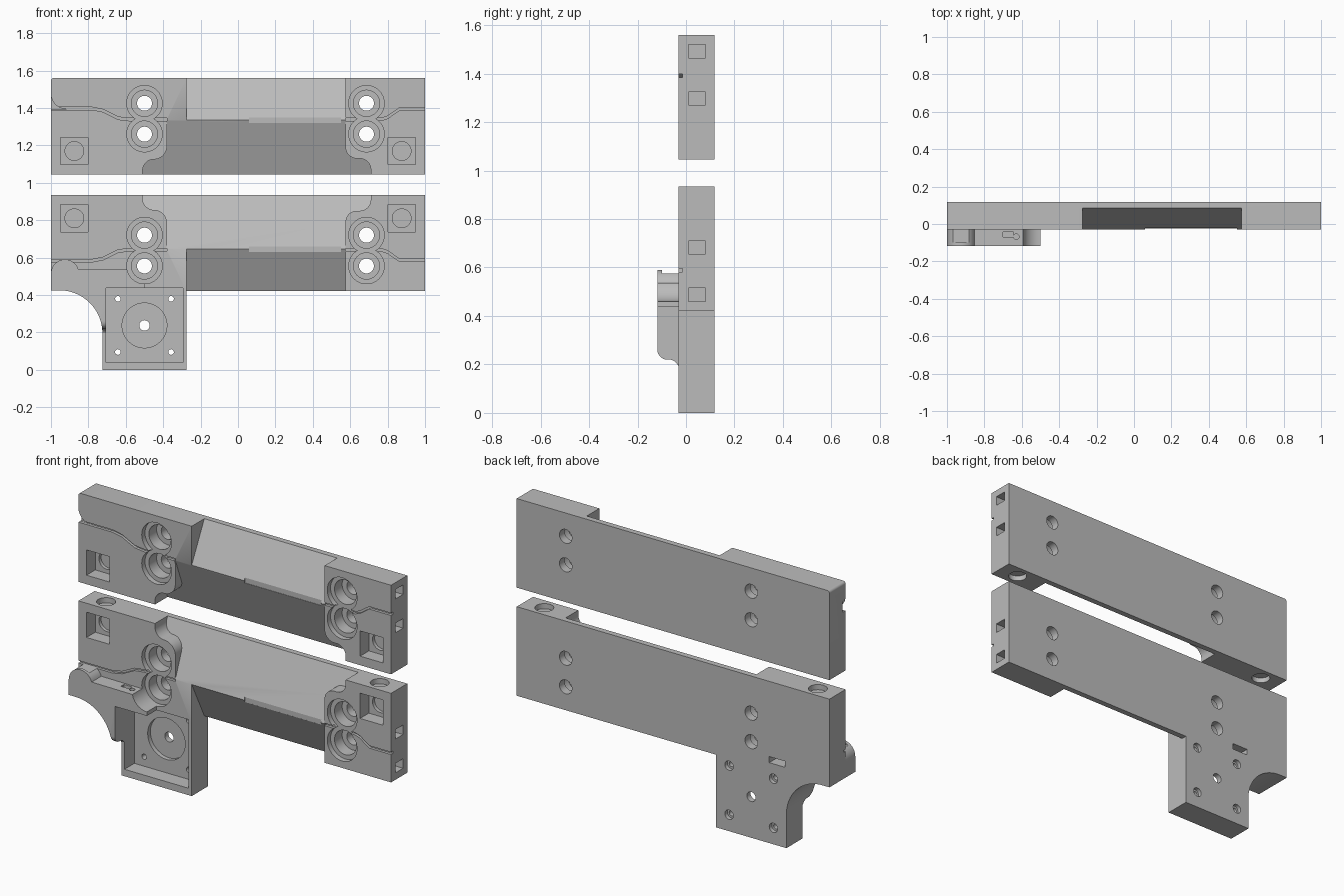
import bpy, bmesh, math
from mathutils import Vector

cube = bpy.data.objects.get("Cube")
if cube:
    bpy.data.objects.remove(cube, do_unlink=True)

grey = bpy.data.materials.new("light_grey")
grey.use_nodes = True
GREY = (0.5, 0.5, 0.5, 1)
grey.diffuse_color = GREY
grey.node_tree.nodes["Principled BSDF"].inputs["Base Color"].default_value = GREY

FRONT, BACK, MIRROR = -0.03, 0.118, 1.98


def arc(cx, cz, r, a0, a1, n=16):
    angles = [math.radians(a0 + (a1 - a0) * i / n) for i in range(n + 1)]
    return [(cx + r * math.cos(a), cz + r * math.sin(a)) for a in angles]


def circle(cx, cz, r, n=40):
    return arc(cx, cz, r, 0, 360, n)[:-1]


def rect(x0, x1, z0, z1):
    return [(x0, z0), (x1, z0), (x1, z1), (x0, z1)]


def prism(name, outline, lo, hi, axis="y"):
    """Extrude an outline along an axis; hi may be a function of the second coordinate."""
    def place(u, v, w):
        return {"x": (w, u, v), "y": (u, w, v), "z": (u, v, w)}[axis]
    bm = bmesh.new()
    near = [bm.verts.new(place(u, v, lo)) for u, v in outline]
    far = [bm.verts.new(place(u, v, hi(v) if callable(hi) else hi)) for u, v in outline]
    bm.faces.new(near)
    bm.faces.new(far[::-1])
    for i in range(len(near)):
        j = (i + 1) % len(near)
        bm.faces.new((near[j], near[i], far[i], far[j]))
    bmesh.ops.recalc_face_normals(bm, faces=bm.faces)
    mesh = bpy.data.meshes.new(name)
    bm.to_mesh(mesh)
    bm.free()
    mesh.materials.append(grey)
    ob = bpy.data.objects.new(name, mesh)
    bpy.context.collection.objects.link(ob)
    return ob


def combine(body, other, operation="DIFFERENCE"):
    mod = body.modifiers.new("combine", "BOOLEAN")
    mod.operation, mod.solver, mod.object = operation, "EXACT", other
    bpy.context.view_layer.objects.active = body
    bpy.ops.object.modifier_apply(modifier=mod.name)
    bpy.data.objects.remove(other, do_unlink=True)


def cut(body, *args):
    combine(body, prism("cutter", *args))


def ribbon(path, half):
    return [(x, z + half) for x, z in path] + [(x, z - half) for x, z in reversed(path)]


def cut_bar(body, flip):
    """Cuts shared by both bars; the lower bar is the upper one turned over."""
    def zf(z):
        return MIRROR - z if flip else z

    def fl(pts):
        return [(x, zf(z)) for x, z in pts]

    # sloping channels on each side of the central ridge
    ridge = 1.335
    cut(body, fl(rect(-0.275, 0.575, ridge, 1.6)), -0.3,
        lambda z: FRONT + 0.115 * (zf(z) - ridge) / 0.225)
    left = arc(-0.4, 1.315, 0.02, 90, 0, 4) + arc(-0.45, 1.195, 0.07, 0, -90) + arc(-0.45, 1.065, 0.06, 90, 180)
    right = arc(0.65, 1.07, 0.06, 0, 90) + arc(0.635, 1.19, 0.06, 270, 180)
    cut(body, fl(left + [(-0.51, 1.0), (0.71, 1.0)] + right + [(0.575, ridge)]), -0.3,
        lambda z: FRONT + 0.115 * (ridge - zf(z)) / 0.29)
    cut(body, fl(rect(0.06, 0.55, 1.32, 1.35)), -0.3, FRONT + 0.008)

    # wiring grooves
    wire_left = [(-1.1, 1.397), (-0.78, 1.397), (-0.72, 1.385), (-0.64, 1.345), (-0.58, 1.338), (-0.38, 1.338)]
    wire_right = [(0.575, 1.338), (0.77, 1.34), (0.8, 1.35), (0.86, 1.392), (1.1, 1.392)]
    for wire in (wire_left, wire_right):
        cut(body, fl(ribbon(wire, 0.007)), -0.1, FRONT + 0.016)

    # stepped screw holes
    for x in (-0.5, 0.687):
        for z in (1.425, 1.26):
            for r, depth in ((0.095, 0.0), (0.07, 0.07), (0.04, 0.2)):
                cut(body, circle(x, zf(z), r), -0.3, depth)

    # square pockets with round seats, and round seats in the mating edge
    for x in (-0.875, 0.875):
        cut(body, fl(rect(x - 0.073, x + 0.073, 1.097, 1.243)), -0.1, 0.05)
        cut(body, circle(x, zf(1.17), 0.05), 0.0, 0.07)
        cut(body, circle(x, 0.045, 0.05), zf(1.0), zf(1.075), "z")

    # square sockets in the end
    for z0, z1 in ((1.465, 1.52), (1.27, 1.325)):
        cut(body, fl(rect(0.01, 0.08, z0, z1)), 0.9, 1.1, "x")


# Upper bar with a rounded notch at its outer end
upper_bar = prism("upper_bar", [(-1, 1.045), (1, 1.045), (1, 1.56)] +
                  arc(-0.985, 1.545, 0.015, 90, 180, 5), FRONT, BACK)
cut_bar(upper_bar, False)
cut(upper_bar, arc(-0.92, 1.475, 0.08, 180, 270) + [(-0.92, 1.391), (-1.1, 1.391), (-1.1, 1.475)],
    -0.1, FRONT + 0.03)

# Lower bar with hanging motor mount
sweep = arc(-0.955, 0.195, 0.23, 0, 90, 24)
lower_bar = prism("lower_bar", [(-1, 0.935), (1, 0.935), (1, 0.42), (-0.275, 0.42), (-0.275, 0),
                                (-0.725, 0)] + sweep + [(-1, 0.425)], FRONT, BACK)

# Raised lug with rounded end
lug = prism("lug", arc(-0.925, 0.515, 0.075, 180, 18, 24) +
            [(-0.5, 0.535), (-0.5, 0.42), (-0.69, 0.42), (-0.69, 0.2)] + sweep + [(-1, 0.425)],
            -0.118, 0.02)
combine(lower_bar, lug, "UNION")
# curved run-out at the foot of the lug
foot = [(-0.2, 0.1), (FRONT, 0.1), (FRONT, 0.18)] + \
    arc(-0.07, 0.18, 0.04, 0, 90, 8) + arc(-0.078, 0.26, 0.04, 270, 180, 8) + [(-0.2, 0.26)]
cut(lower_bar, foot, -0.8, -0.6, "x")
cut_bar(lower_bar, True)

# Motor mount pocket, seat and screw holes
cut(lower_bar, rect(-0.705, -0.295, 0.04, 0.437), -0.3, 0.06)
cut(lower_bar, circle(-0.5, 0.237, 0.12), 0.0, 0.085)
cut(lower_bar, circle(-0.5, 0.237, 0.028), 0.0, 0.2)
for x in (-0.642, -0.358):
    for z in (0.095, 0.379):
        cut(lower_bar, circle(x, z, 0.015, 24), 0.0, 0.2)
        cut(lower_bar, circle(x, z, 0.027, 24), 0.095, 0.2)

# Cable slot in the back, small openings on top of the lug
cut(lower_bar, rect(-0.715, -0.615, 0.465, 0.5), 0.03, 0.2)
cut(lower_bar, rect(-0.7, -0.645, -0.07, -0.042), 0.5, 0.6, "z")
cut(lower_bar, circle(-0.63, -0.068, 0.015, 20), 0.5, 0.6, "z")

# Smooth round walls, keep edges crisp
for ob in (upper_bar, lower_bar):
    bpy.ops.object.select_all(action="DESELECT")
    ob.select_set(True)
    bpy.context.view_layer.objects.active = ob
    bpy.ops.object.shade_smooth_by_angle(angle=math.radians(25))
